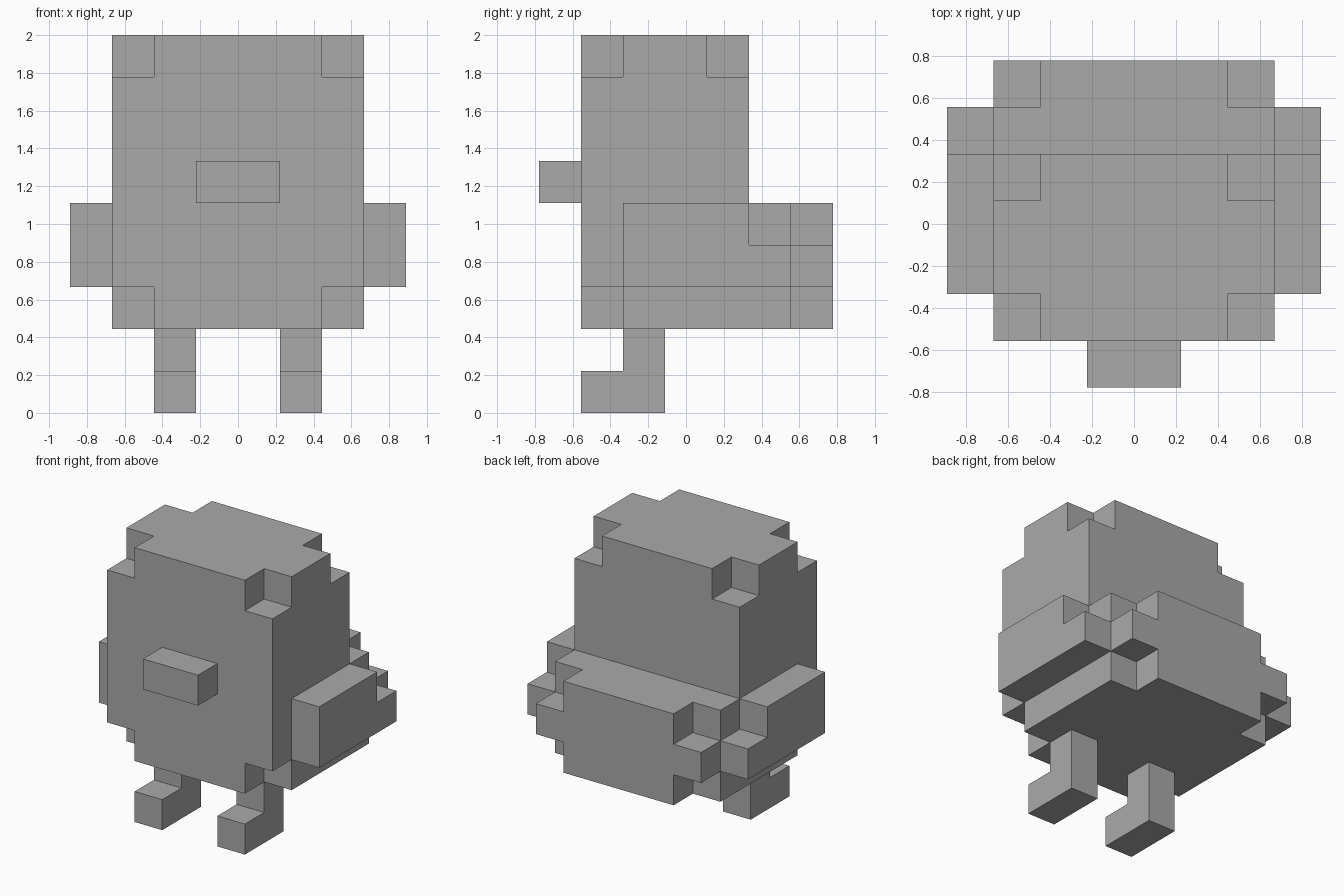
import bpy
import bmesh

cube = bpy.data.objects.get("Cube")
if cube:
    bpy.data.objects.remove(cube, do_unlink=True)

U = 2 / 9  # size of one block

grey = bpy.data.materials.new("plain_grey")
grey.use_nodes = True
colour = (0.4, 0.4, 0.4, 1)
grey.diffuse_color = colour
grey.node_tree.nodes["Principled BSDF"].inputs["Base Color"].default_value = colour


def add_profile(bm, profile, x0, x1):
    """Extrude a side profile of (y, z) block units from x0 to x1."""
    verts = [bm.verts.new((x0 * U, y * U, z * U)) for y, z in profile]
    face = bm.faces.new(verts)
    moved = bmesh.ops.extrude_face_region(bm, geom=[face])["geom"]
    bmesh.ops.translate(bm, vec=((x1 - x0) * U, 0, 0),
                        verts=[v for v in moved if isinstance(v, bmesh.types.BMVert)])
    bmesh.ops.recalc_face_normals(bm, faces=bm.faces)


def rect(y0, y1, z0, z1):
    return [(y0, z0), (y1, z0), (y1, z1), (y0, z1)]


def finish(name, bm):
    mesh = bpy.data.meshes.new(name)
    bm.to_mesh(mesh)
    bm.free()
    mesh.materials.append(grey)
    obj = bpy.data.objects.new(name, mesh)
    bpy.context.collection.objects.link(obj)
    return obj


def part(name, profile, x0, x1):
    bm = bmesh.new()
    add_profile(bm, profile, x0, x1)
    return finish(name, bm)


# Body with a low tail step behind
body = part("body", [(-2.5, 2), (3.5, 2), (3.5, 5), (1.5, 5), (1.5, 9), (-2.5, 9)], -3, 3)

# Block notches at the body corners, cut past the outer surfaces
notches = [rect(-3, -1.5, 8, 9.5), rect(0.5, 2, 8, 9.5),
           rect(-3, -1.5, 1.5, 3), rect(2.5, 4, 1.5, 3),
           rect(2.5, 4, 4, 5.5)]
bm = bmesh.new()
for notch in notches:
    add_profile(bm, notch, 2, 3.5)
    add_profile(bm, notch, -3.5, -2)
cutter = finish("corner_cutter", bm)
cutter.hide_render = True

cut = body.modifiers.new("corner_notches", "BOOLEAN")
cut.operation = "DIFFERENCE"
cut.solver = "EXACT"
cut.object = cutter
bpy.context.view_layer.update()
evaluated = body.evaluated_get(bpy.context.evaluated_depsgraph_get())
notched = bpy.data.meshes.new_from_object(evaluated)
body.modifiers.clear()
body.data = notched
bpy.data.objects.remove(cutter, do_unlink=True)

# Beak
part("beak", rect(-3.5, -2.5, 5, 6), -1, 1)

# Stepped wings and L-shaped legs on both sides
wing = [(-1.5, 3), (2.5, 3), (2.5, 4), (1.5, 4), (1.5, 5), (-1.5, 5)]
leg = [(-2.5, 0), (-0.5, 0), (-0.5, 2), (-1.5, 2), (-1.5, 1), (-2.5, 1)]
for side, s in (("left", 1), ("right", -1)):
    part(side + "_wing", wing, 3 * s, 4 * s)
    part(side + "_leg", leg, 1 * s, 2 * s)
